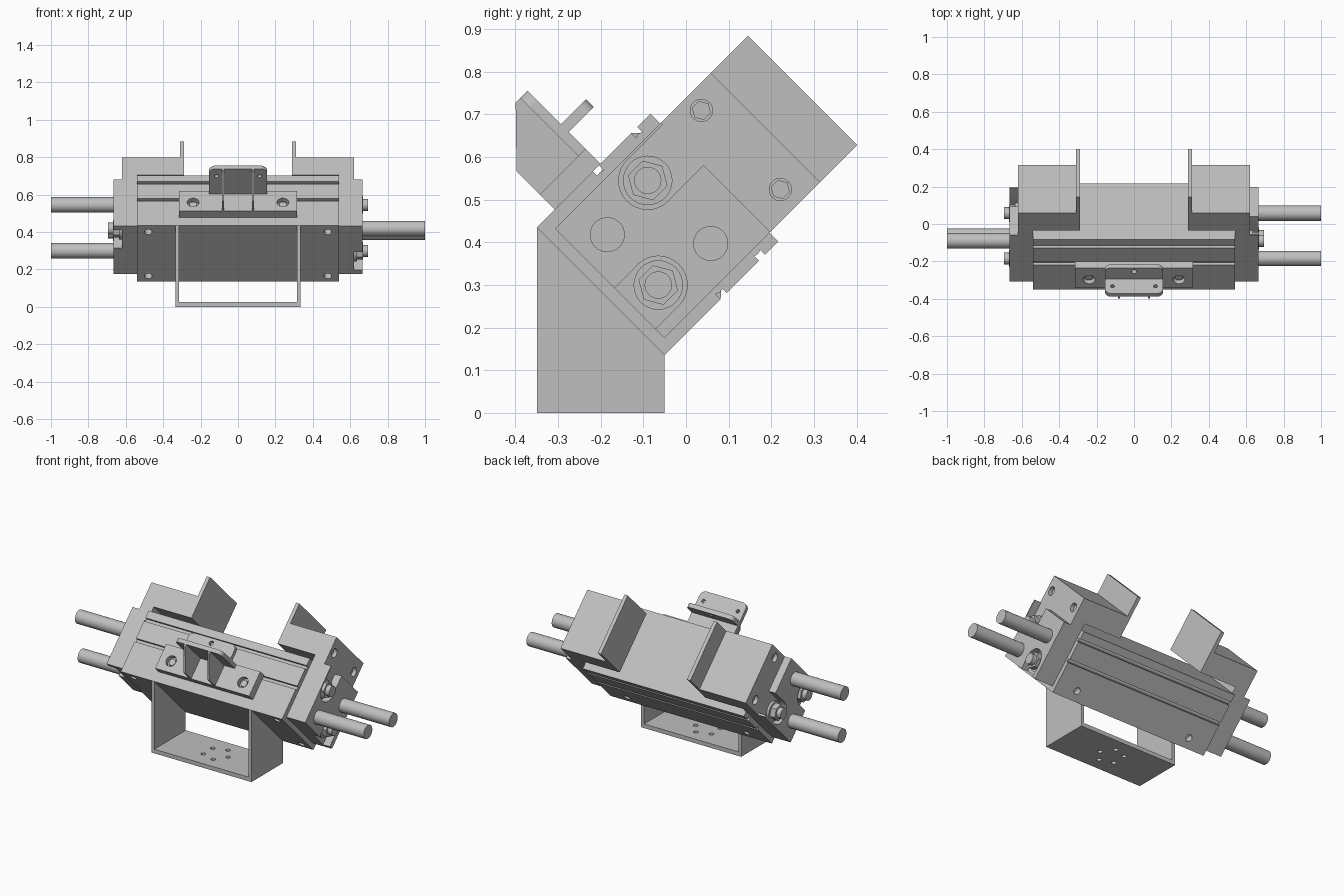
import bpy, bmesh, math
from mathutils import Matrix, Vector

cube = bpy.data.objects.get("Cube")
if cube:
    bpy.data.objects.remove(cube, do_unlink=True)

grey = bpy.data.materials.new("plain_grey")
grey.use_nodes = True
grey.diffuse_color = (0.52, 0.52, 0.52, 1)
grey.node_tree.nodes["Principled BSDF"].inputs["Base Color"].default_value = (0.52, 0.52, 0.52, 1)

# The gripper is built square and tilted back about the x axis
TILT = Matrix.Rotation(math.radians(45), 4, "X")
FLAT = Matrix.Identity(4)
parts = []


def place(axis, a, b, d):
    return {"x": (d, a, b), "y": (a, d, b), "z": (a, b, d)}[axis]


def prism(name, axis, outline, d0, d1, frame=TILT):
    """Extrude a 2D outline along an axis."""
    bm = bmesh.new()
    ends = [[bm.verts.new(place(axis, a, b, d)) for a, b in outline] for d in (d0, d1)]
    bm.faces.new(ends[0])
    bm.faces.new(ends[1])
    n = len(outline)
    for i in range(n):
        j = (i + 1) % n
        bm.faces.new((ends[0][i], ends[0][j], ends[1][j], ends[1][i]))
    bmesh.ops.recalc_face_normals(bm, faces=bm.faces)
    bm.transform(frame)
    mesh = bpy.data.meshes.new(name)
    bm.to_mesh(mesh)
    bm.free()
    mesh.materials.append(grey)
    ob = bpy.data.objects.new(name, mesh)
    bpy.context.collection.objects.link(ob)
    parts.append(ob)
    return ob


def rect(a0, a1, b0, b1):
    return [(a0, b0), (a1, b0), (a1, b1), (a0, b1)]


def ring(a, b, r, n=32):
    return [(a + r * math.cos(2 * math.pi * i / n), b + r * math.sin(2 * math.pi * i / n))
            for i in range(n)]


def tab(half, base, tip, r):
    """Rectangle with its two tip corners rounded."""
    s = 1 if tip > base else -1
    right = [(half - r + r * math.cos(t), tip - s * r + s * r * math.sin(t))
             for t in (i * math.pi / 12 for i in range(7))]
    left = [(-a, b) for a, b in reversed(right)]
    return [(half, base)] + right + left + [(-half, base)]


def cut(ob, *cutters):
    for c in cutters:
        mod = ob.modifiers.new("cut", "BOOLEAN")
        mod.operation, mod.solver, mod.object = "DIFFERENCE", "EXACT", c
    bpy.context.view_layer.update()
    evaluated = ob.evaluated_get(bpy.context.evaluated_depsgraph_get())
    mesh = bpy.data.meshes.new_from_object(evaluated)
    ob.modifiers.clear()
    ob.data = mesh
    for c in cutters:
        parts.remove(c)
        bpy.data.objects.remove(c, do_unlink=True)


def slot(u, v, inward):
    """Keyhole groove section, listed in increasing u."""
    pts = [(u - 0.010, v), (u - 0.010, v + inward * 0.018)]
    for i in range(9):
        t = math.radians(140 + i * 32.5)
        pts.append((u + 0.014 * math.cos(t), v + inward * (0.027 - 0.014 * math.sin(t) * -1)))
    return pts + [(u + 0.010, v + inward * 0.018), (u + 0.010, v)]


# Main body with two keyhole grooves on each broad side
U0, U1, V0, V1 = 0.06, 0.437, 0.131, 0.555
lower = slot(0.256, V0, 1) + slot(0.383, V0, 1)
upper = slot(0.256, V1, -1) + slot(0.383, V1, -1)
outline = [(U0, V0)] + lower + [(U1, V0), (U1, V1)] + upper[::-1] + [(U0, V1)]
body = prism("main_body", "x", outline, -0.54, 0.54)
holes = [prism("cutter", "y", ring(x, v, 0.02), U0 - 0.02, U0 + 0.04)
         for x in (-0.48, 0.48) for v in (0.173, 0.506)]
holes += [prism("cutter", "z", ring(x, 0.12, 0.02), V0 - 0.02, V0 + 0.04) for x in (-0.4, 0.4)]
cut(body, *holes)

# Both ends: jaw, end plate, two guide rods and two nuts
PAIR_A = [(0.322, 0.449), (0.166, 0.258)]
PAIR_B = [(0.165, 0.426), (0.322, 0.240)]
JV0, JV1 = 0.16, 0.523
for s, side, nuts, rods in ((1, "left", PAIR_A, PAIR_B), (-1, "right", PAIR_B, PAIR_A)):
    carrier = prism(side + "_jaw_carrier", "x", rect(0.088, 0.605, JV0, JV1), s * 0.54, s * 0.62)
    cut(carrier, *[prism("cutter", "x", ring(0.527, v, 0.026), s * 0.58, s * 0.64)
                   for v in (0.214, 0.476)])
    for v in (0.214, 0.476):
        prism(side + "_jaw_screw", "x", ring(0.527, v, 0.023, 6), s * 0.57, s * 0.60)
    prism(side + "_jaw", "y", rect(s * 0.305, s * 0.54, JV0, JV1), 0.475, 0.605)
    prism(side + "_finger", "x", rect(0.475, 0.728, JV0, JV1), s * 0.288, s * 0.31)

    plate = prism(side + "_end_plate", "x", rect(0.088, 0.44, JV0, JV1), s * 0.62, s * 0.665)
    for u, v in nuts:
        edge = 0.5 if u > 0.25 else 0.03
        cut(plate, prism("cutter", "x", ring(u, v, 0.068), s * 0.61, s * 0.68))
        cut(plate, prism("cutter", "x", rect(min(u, edge), max(u, edge), v - 0.0675, v + 0.0675),
                         s * 0.61, s * 0.68))
        prism(side + "_washer", "x", ring(u, v, 0.058), s * 0.615, s * 0.635)
        prism(side + "_nut", "x", ring(u, v, 0.048, 6), s * 0.635, s * 0.668)
        prism(side + "_stud", "x", ring(u, v, 0.032), s * 0.66, s * 0.695)
    for u, v in rods:
        prism(side + "_guide_rod", "x", ring(u, v, 0.041), s * 0.60, s * 1.0)

# Standing bracket: two side walls and a drilled floor
for s, side in ((1, "left"), (-1, "right")):
    prism(side + "_stand_wall", "x", [(-0.35, 0), (-0.05, 0), (-0.05, 0.135), (-0.35, 0.435)],
          s * 0.315, s * 0.335, FLAT)
floor = prism("stand_floor", "z", rect(-0.315, 0.315, -0.35, -0.05), 0, 0.025, FLAT)
cut(floor, *[prism("cutter", "z", ring(a, b, 0.014, 20), -0.02, 0.05, FLAT)
             for a, b in ring(0, -0.2, 0.075, 5)])

# Front mount: drilled base, upright, gussets and a back tongue
base = prism("mount_base", "z", rect(-0.315, 0.315, 0.12, 0.271), V1, 0.605)
cut(base, *[prism("cutter", "z", ring(x, 0.185, 0.032), 0.575, 0.63) for x in (-0.24, 0.24)])
for x in (-0.24, 0.24):
    prism("mount_screw", "z", ring(x, 0.185, 0.022, 6), 0.57, 0.59)

upright = prism("mount_upright", "y", tab(0.155, 0.605, 0.797, 0.035), 0.247, 0.271)
cut(upright, *[prism("cutter", "y", ring(x, 0.74, 0.011, 20), 0.22, 0.30) for x in (-0.115, 0.115)])
tongue = prism("mount_tongue", "z", tab(0.155, 0.271, 0.354, 0.03), 0.66, 0.686)
cut(tongue, prism("cutter", "z", ring(0, 0.325, 0.014, 20), 0.64, 0.70))
for x in (-0.08, 0.08):
    prism("mount_gusset", "x", [(0.12, 0.605), (0.12, 0.682), (0.232, 0.797), (0.247, 0.797),
                                (0.247, 0.605)], x - 0.006, x + 0.006)

# Smooth the round surfaces and keep hard edges
bpy.ops.object.select_all(action="DESELECT")
for ob in parts:
    ob.select_set(True)
bpy.context.view_layer.objects.active = body
bpy.ops.object.shade_smooth_by_angle(angle=math.radians(30))
